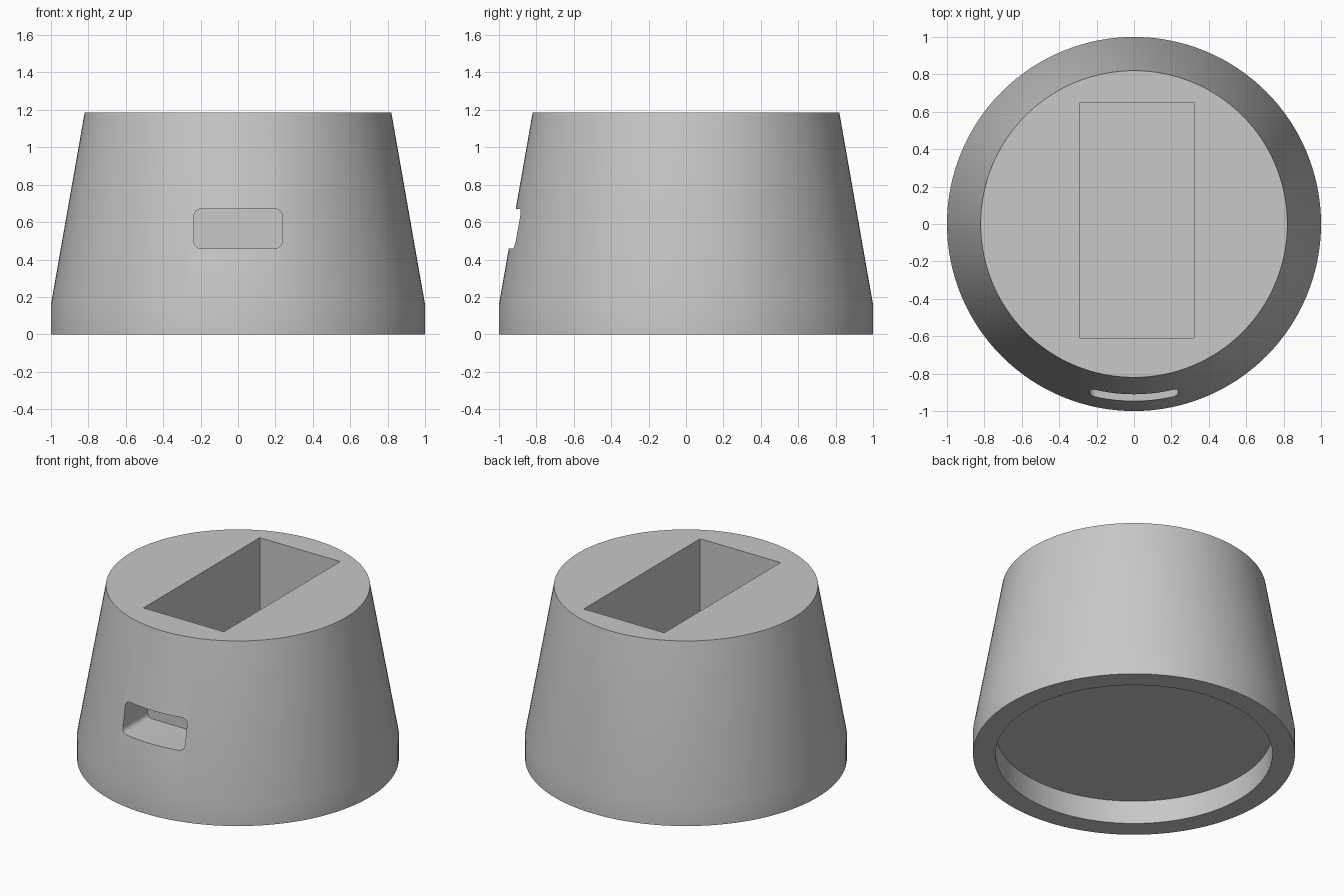
import bpy, bmesh, math
from mathutils import Matrix

if "Cube" in bpy.data.objects:
    bpy.data.objects.remove(bpy.data.objects["Cube"], do_unlink=True)

grey = bpy.data.materials.new("plain_grey")
grey.use_nodes = True
color = (0.58, 0.58, 0.58, 1)
grey.diffuse_color = color
grey.node_tree.nodes["Principled BSDF"].inputs["Base Color"].default_value = color


def add_object(name, bm):
    mesh = bpy.data.meshes.new(name)
    bmesh.ops.recalc_face_normals(bm, faces=bm.faces)
    bm.to_mesh(mesh)
    bm.free()
    mesh.materials.append(grey)
    obj = bpy.data.objects.new(name, mesh)
    bpy.context.collection.objects.link(obj)
    return obj


def lathe(name, profile, steps=128):
    bm = bmesh.new()
    verts = [bm.verts.new((r, 0, z)) for r, z in profile]
    edges = [bm.edges.new(pair) for pair in zip(verts, verts[1:])]
    bmesh.ops.spin(bm, geom=verts + edges, cent=(0, 0, 0), axis=(0, 0, 1),
                   angle=math.tau, steps=steps, use_duplicate=False)
    bmesh.ops.remove_doubles(bm, verts=bm.verts, dist=0.0001)
    # Merge the centre fans into single flat caps
    hubs = [v for v in bm.verts if math.hypot(v.co.x, v.co.y) < 0.001]
    bmesh.ops.dissolve_verts(bm, verts=hubs)
    return add_object(name, bm)


def box(name, low, high, corner=0):
    bm = bmesh.new()
    size = [b - a for a, b in zip(low, high)]
    mid = [(a + b) / 2 for a, b in zip(low, high)]
    bmesh.ops.create_cube(bm, size=1, matrix=Matrix.Translation(mid) @ Matrix.Diagonal((*size, 1)))
    if corner:
        # Round the edges that run front to back
        along = [e for e in bm.edges if abs(e.verts[0].co.y - e.verts[1].co.y) > 0.01]
        bmesh.ops.bevel(bm, geom=along, offset=corner, segments=6, profile=0.5, affect='EDGES')
    return add_object(name, bm)


# Tapered round body with a shallow recess underneath
body = lathe("dock_body", [(0, 0.16), (0.86, 0.16), (0.86, 0), (1, 0),
                           (1, 0.16), (0.82, 1.185), (0, 1.185)])

# Rectangular top pocket and rounded front port
cutters = [box("pocket_cutter", (-0.29, -0.61, 0.45), (0.32, 0.65, 1.4)),
           box("port_cutter", (-0.235, -1.2, 0.46), (0.235, -0.643, 0.67), 0.035)]

bpy.ops.object.select_all(action='DESELECT')
bpy.context.view_layer.objects.active = body
body.select_set(True)
for cutter in cutters:
    cut = body.modifiers.new(cutter.name, 'BOOLEAN')
    cut.operation = 'DIFFERENCE'
    cut.solver = 'EXACT'
    cut.object = cutter
    bpy.ops.object.modifier_apply(modifier=cut.name)
    bpy.data.objects.remove(cutter, do_unlink=True)

bpy.ops.object.shade_smooth_by_angle(angle=math.radians(30))
